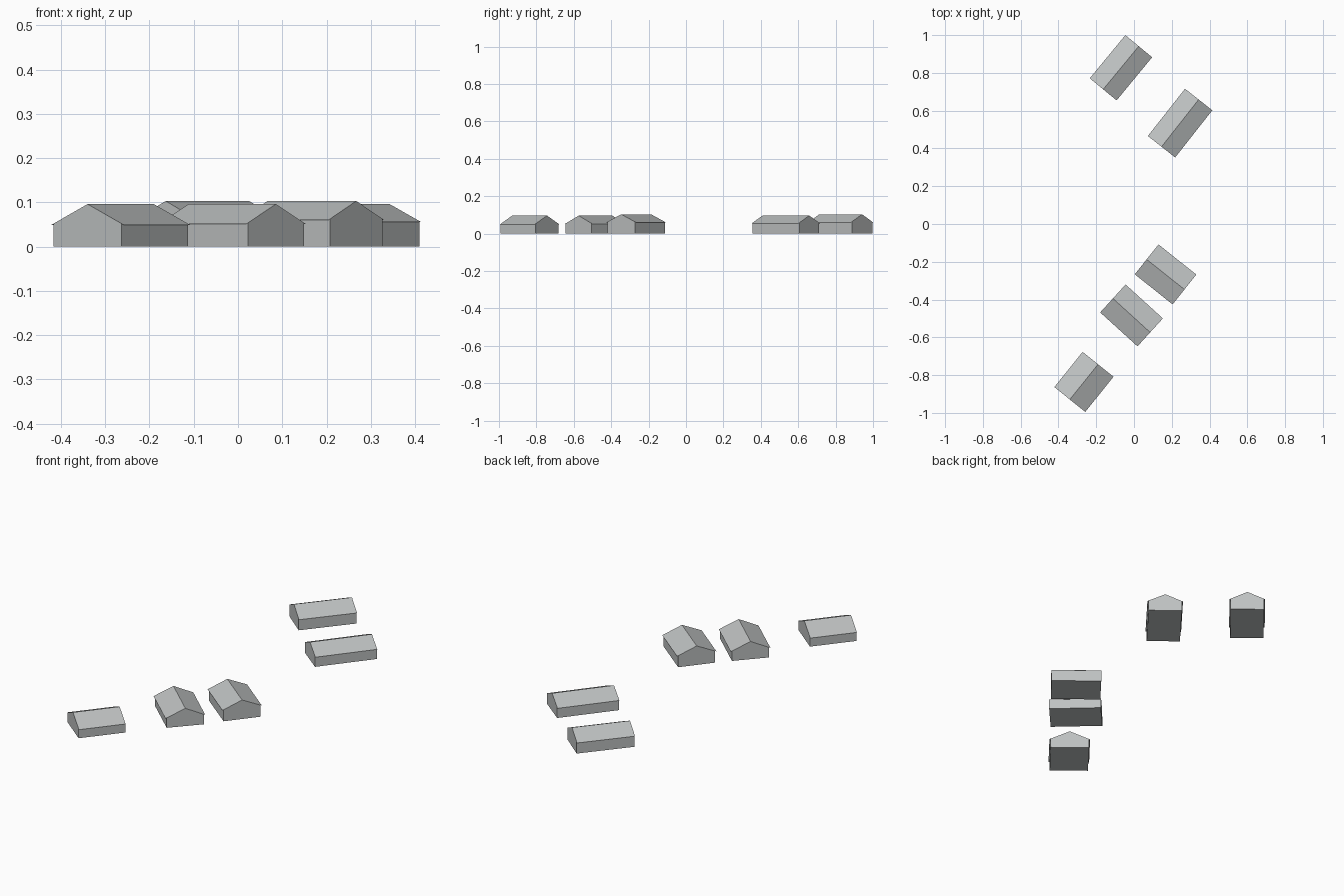
import bpy, bmesh
from math import radians
from mathutils import Matrix

cube = bpy.data.objects.get("Cube")
if cube:
    bpy.data.objects.remove(cube, do_unlink=True)

GREY = (0.52, 0.54, 0.54, 1.0)
mat = bpy.data.materials.new("light grey")
mat.use_nodes = True
mat.diffuse_color = GREY
mat.node_tree.nodes["Principled BSDF"].inputs["Base Color"].default_value = GREY

OVERHANG = 0.006


def make_part(name, bm, place):
    bm.normal_update()
    mesh = bpy.data.meshes.new(name)
    bm.to_mesh(mesh)
    bm.free()
    mesh.materials.append(mat)
    obj = bpy.data.objects.new(name, mesh)
    obj.matrix_world = place
    bpy.context.collection.objects.link(obj)


def house(name, x, y, angle, length, width, eave, ridge):
    """Gabled house with its ridge along local x."""
    place = Matrix.Translation((x, y, 0)) @ Matrix.Rotation(radians(angle), 4, 'Z')
    half, end = width / 2, length / 2
    wall = half - OVERHANG
    wall_top = ridge - (ridge - eave) * wall / half

    # Walls, gables and floor, open under the roof
    profile = [(-wall, 0), (wall, 0), (wall, wall_top), (0, ridge), (-wall, wall_top)]
    bm = bmesh.new()
    back = [bm.verts.new((-end, py, pz)) for py, pz in profile]
    front = [bm.verts.new((end, py, pz)) for py, pz in profile]
    bm.faces.new(front)
    bm.faces.new(back[::-1])
    for a, b in ((0, 1), (1, 2), (4, 0)):
        bm.faces.new((back[a], back[b], front[b], front[a]))
    bmesh.ops.recalc_face_normals(bm, faces=bm.faces)
    make_part(name + "_walls", bm, place)

    # Thin roof whose slopes run past the side walls
    bm = bmesh.new()
    rows = [[bm.verts.new((ex, py, pz)) for ex in (-end, end)]
            for py, pz in ((-half, eave), (0, ridge), (half, eave))]
    for low, high in zip(rows, rows[1:]):
        bm.faces.new((low[0], low[1], high[1], high[0]))
    make_part(name + "_roof", bm, place)


# name, x, y, ridge angle, length, width, eave height, ridge height
house("north_house", -0.069, 0.827, 50.5, 0.296, 0.184, 0.06, 0.103)
house("northeast_house", 0.244, 0.534, 51.8, 0.318, 0.184, 0.055, 0.096)
house("east_house", 0.167, -0.267, -38.5, 0.256, 0.202, 0.06, 0.103)
house("middle_house", -0.013, -0.484, -42.3, 0.267, 0.2, 0.051, 0.096)
house("south_house", -0.265, -0.836, 51.2, 0.239, 0.21, 0.049, 0.096)
